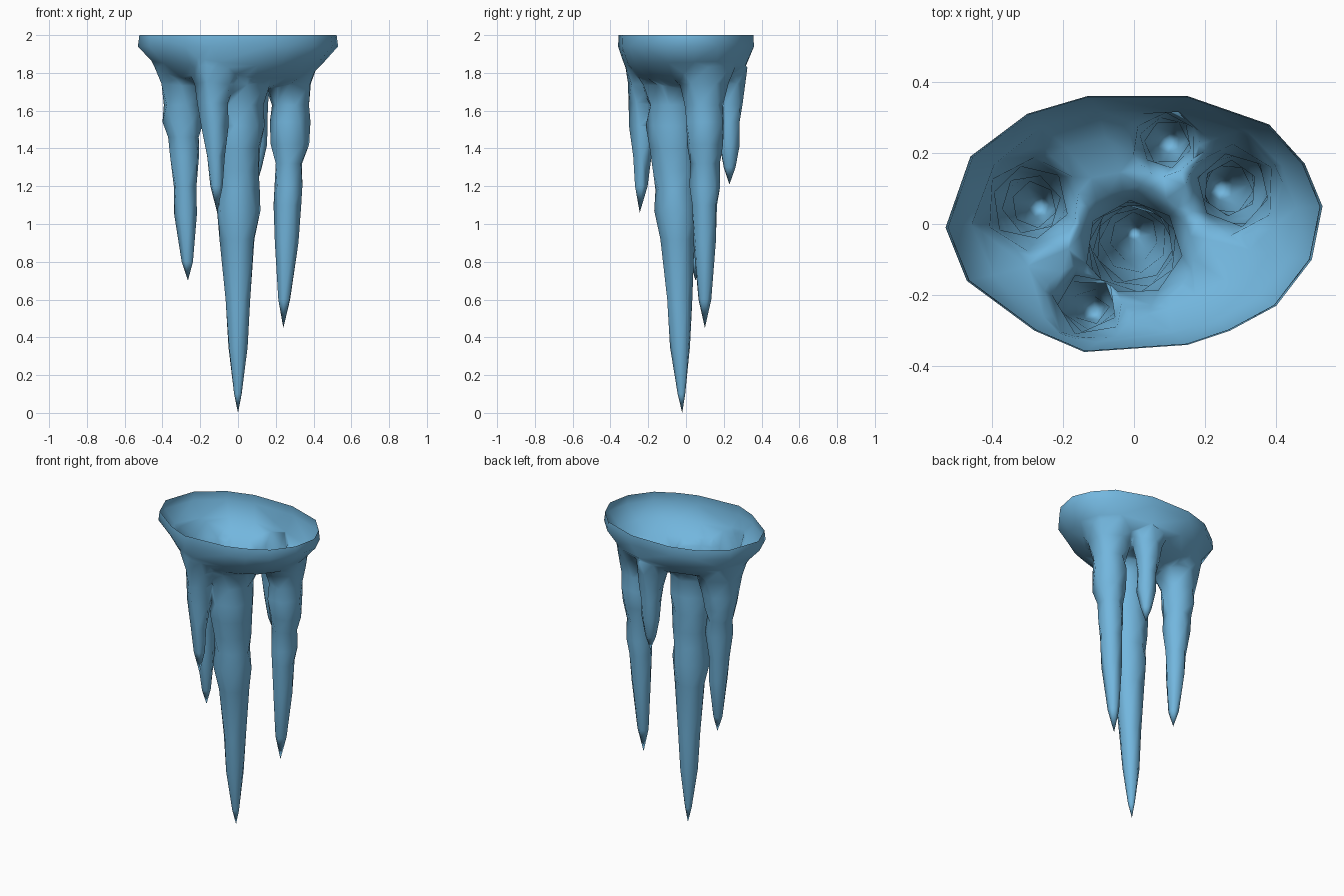
import bpy, bmesh, math, random
from mathutils import Vector

random.seed(4)
cube = bpy.data.objects.get("Cube")
if cube:
    bpy.data.objects.remove(cube)

ice = bpy.data.materials.new("ice blue")
ice.use_nodes = True
colour = (0.17, 0.47, 0.73, 1)
ice.diffuse_color = colour
ice.node_tree.nodes["Principled BSDF"].inputs["Base Color"].default_value = colour


def loft(name, rings, tip):
    """Closed solid: stacked rings from top to bottom, ending in a point."""
    bm = bmesh.new()
    loops = [[bm.verts.new(p) for p in ring] for ring in rings]
    count = len(loops[0])
    bm.faces.new(loops[0])
    for upper, lower in zip(loops, loops[1:]):
        for i in range(count):
            j = (i + 1) % count
            bm.faces.new((upper[i], upper[j], lower[j], lower[i]))
    point = bm.verts.new(tip)
    for i in range(count):
        bm.faces.new((loops[-1][i], loops[-1][(i + 1) % count], point))
    bmesh.ops.triangulate(bm, faces=[f for f in bm.faces if len(f.verts) == 4])
    bmesh.ops.recalc_face_normals(bm, faces=bm.faces)
    mesh = bpy.data.meshes.new(name)
    bm.to_mesh(mesh)
    bm.free()
    mesh.materials.append(ice)
    obj = bpy.data.objects.new(name, mesh)
    bpy.context.collection.objects.link(obj)
    return obj


def icicle(name, root, tip, profile, sides=6):
    """Knobbly spike; its root flares and leans inward. Profile: (height, radius)."""
    root, tip = Vector(root), Vector(tip)
    top_z, top_r = profile[0]
    stations = [(1.94, top_r * 1.75, .85), (1.85, top_r * 1.65, .93), (1.74, top_r * 1.35, .98)]
    stations += [(z, r, 1) for z, r in profile]
    rings = []
    for k, (z, r, lean) in enumerate(stations):
        t = max(0, (top_z - z) / (top_z - tip.z))
        centre = root.lerp(tip, t) * lean
        ring = []
        for i in range(sides):
            a = math.tau * i / sides + k * 0.25
            rr = r * random.uniform(0.99, 1.1)
            ring.append((centre.x + rr * math.cos(a), centre.y + rr * math.sin(a), z))
        rings.append(ring)
    return loft(name, rings, tip)


# Bowl-shaped base with an uneven oval rim
outline = [(.15, .36), (.38, .28), (.48, .17), (.53, .05), (.5, -.1), (.4, -.23),
           (.27, -.3), (.15, -.34), (-.14, -.36), (-.28, -.3), (-.47, -.16),
           (-.53, -.01), (-.46, .19), (-.3, .31), (-.13, .36)]
levels = [(2, .985, .99), (1.94, 1, 1), (1.85, .87, .93), (1.77, .66, .7), (1.73, .4, .4)]
base = loft("icicle_cluster",
            [[(x * sx, y * sy, z) for x, y in outline] for z, sx, sy in levels],
            (0, 0, 1.71))

# Hanging spikes
spikes = [
    icicle("main_icicle", (0, -.07, 0), (0, -.02, 0),
           [(1.63, .128), (1.52, .135), (1.4, .12), (1.28, .115), (1.18, .105),
            (1.07, .113), (.92, .09), (.6, .066), (.35, .05), (.1, .02)], 7),
    icicle("left_icicle", (.28, .1, .45), (.24, .1, .45),
           [(1.63, .1), (1.54, .105), (1.42, .098), (1.32, .076), (1.2, .076),
            (1.1, .068), (.9, .06), (.6, .032)]),
    icicle("right_icicle", (-.295, .06, .7), (-.265, .05, .7),
           [(1.63, .103), (1.54, .1), (1.46, .08), (1.36, .082), (1.2, .062),
            (1.05, .057), (.8, .03)]),
    icicle("front_icicle", (-.13, -.22, 1.06), (-.11, -.245, 1.06),
           [(1.64, .083), (1.52, .075), (1.36, .05), (1.2, .033)], 5),
    icicle("back_icicle", (.09, .23, 1.21), (.1, .23, 1.21),
           [(1.63, .07), (1.54, .06), (1.42, .056), (1.3, .03)]),
]

# Fuse the spikes into the base
bpy.context.view_layer.objects.active = base
for spike in spikes:
    union = base.modifiers.new("fuse", 'BOOLEAN')
    union.operation = 'UNION'
    union.solver = 'EXACT'
    union.object = spike
    bpy.ops.object.modifier_apply(modifier=union.name)
    bpy.data.objects.remove(spike)

# Open the top and soften the joints
bm = bmesh.new()
bm.from_mesh(base.data)
lids = [f for f in bm.faces if all(v.co.z > 1.99 for v in f.verts)]
bmesh.ops.delete(bm, geom=lids, context='FACES')
bmesh.ops.remove_doubles(bm, verts=bm.verts, dist=0.015)
bmesh.ops.triangulate(bm, faces=bm.faces)
joints = [v for v in bm.verts if 1.65 < v.co.z < 1.88]
bmesh.ops.smooth_vert(bm, verts=joints, factor=0.35,
                      use_axis_x=True, use_axis_y=True, use_axis_z=True)
for face in bm.faces:
    face.smooth = True
    face.material_index = 0
bm.to_mesh(base.data)
bm.free()
